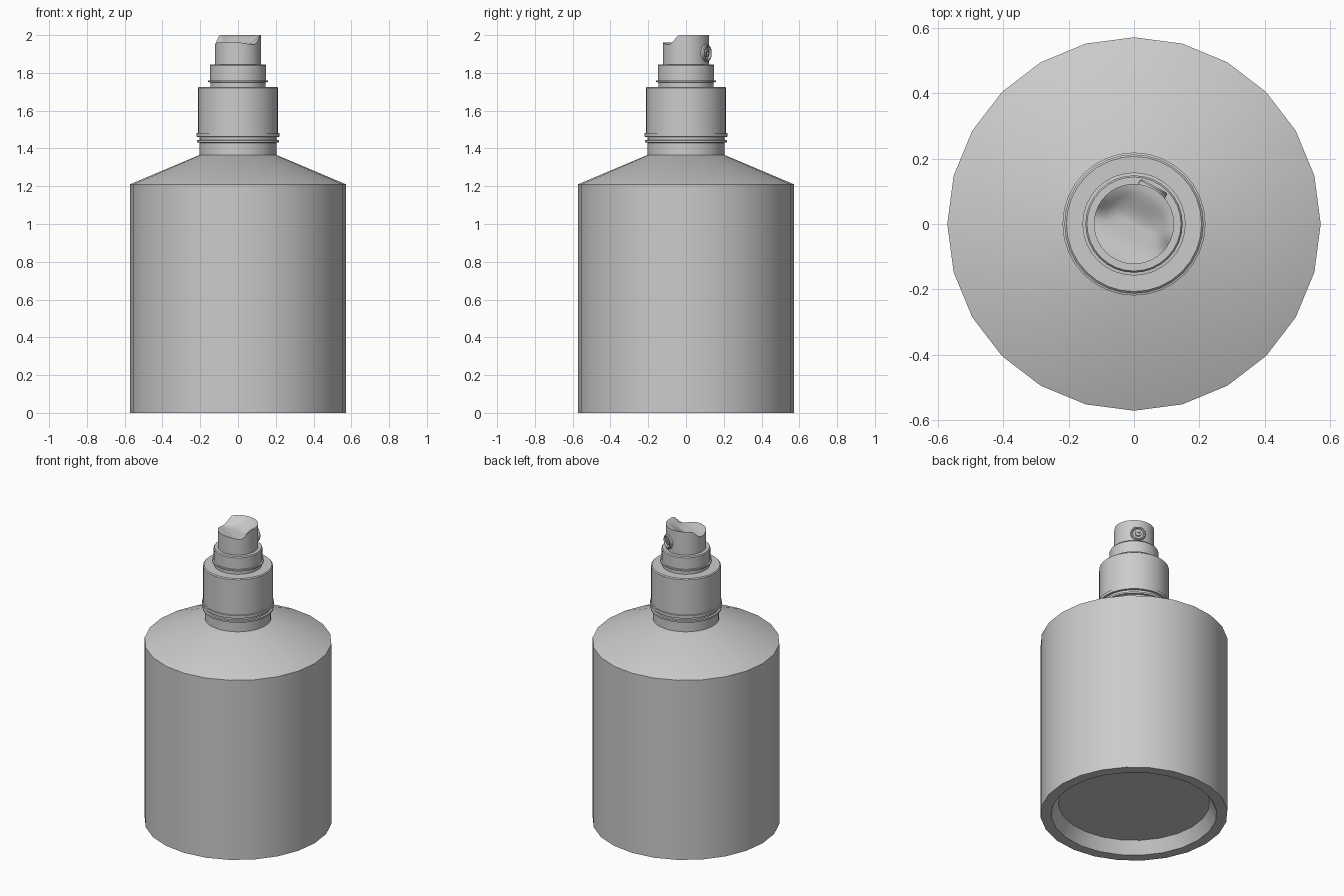
import bpy, bmesh, math
from mathutils import Matrix, Vector

cube = bpy.data.objects.get("Cube")
if cube:
    bpy.data.objects.remove(cube, do_unlink=True)

grey = bpy.data.materials.new("light grey plastic")
grey.use_nodes = True
grey.diffuse_color = (0.6, 0.6, 0.6, 1)
grey.node_tree.nodes["Principled BSDF"].inputs["Base Color"].default_value = (0.6, 0.6, 0.6, 1)


def finish(name, bm, matrix=None):
    """Turn a bmesh into a smooth object with sharp edges kept."""
    bmesh.ops.recalc_face_normals(bm, faces=bm.faces)
    mesh = bpy.data.meshes.new(name)
    bm.to_mesh(mesh)
    bm.free()
    mesh.materials.append(grey)
    obj = bpy.data.objects.new(name, mesh)
    bpy.context.collection.objects.link(obj)
    if matrix:
        obj.matrix_world = matrix
    bpy.ops.object.select_all(action='DESELECT')
    obj.select_set(True)
    bpy.context.view_layer.objects.active = obj
    bpy.ops.object.shade_smooth_by_angle(angle=math.radians(30))
    return obj


def lathe(name, profile, sides, matrix=None, height=None):
    """Spin (radius, z) points round z; radius 0 closes an end.
    An optional height(x, y) reshapes points whose z is None."""
    bm = bmesh.new()
    rings = []
    for r, z in profile:
        ring = []
        for i in range(sides if r > 0 else 1):
            a = math.tau * i / sides
            x, y = r * math.cos(a), r * math.sin(a)
            ring.append(bm.verts.new((x, y, height(x, y) if z is None else z)))
        rings.append(ring)
    for low, high in zip(rings, rings[1:]):
        for i in range(sides):
            j = (i + 1) % sides
            corners = [low[i % len(low)], low[j % len(low)],
                       high[j % len(high)], high[i % len(high)]]
            bm.faces.new(list(dict.fromkeys(corners)))
    return finish(name, bm, matrix)


# Bottle with a tapered recess underneath and a sloping shoulder
lathe("bottle_body", [(0, 0.08), (0.463, 0.08), (0.506, 0), (0.572, 0),
                      (0.572, 1.21), (0.205, 1.365), (0, 1.365)], 24)

# Neck with two thin beads
lathe("neck", [(0.203, 1.36), (0.203, 1.43), (0.216, 1.432), (0.216, 1.443),
               (0.205, 1.445), (0.205, 1.465)], 32)
lathe("collar", [(0.203, 1.461), (0.219, 1.462), (0.219, 1.481), (0.213, 1.483),
                 (0.213, 1.72), (0.207, 1.726), (0, 1.726)], 32)

# Pump stem and its thin flange
lathe("pump_stem", [(0.146, 1.72), (0.146, 1.75), (0.158, 1.751), (0.158, 1.76),
                    (0.149, 1.761), (0.149, 1.838), (0.144, 1.845), (0, 1.845)], 32)

# Spray head: the finger rest is a trough running towards the nozzle
AIM = math.radians(62)


def smooth_step(v, a, b):
    t = min(1, max(0, (v - a) / (b - a)))
    return t * t * (3 - 2 * t)


def finger_rest(x, y):
    along = x * math.cos(AIM) + y * math.sin(AIM)
    across = x * math.sin(AIM) - y * math.cos(AIM)
    walls = 0.05 * min(1, abs(across) / 0.115) ** 4 * smooth_step(along, -0.04, 0.03)
    floor = 1.95 + 0.012 * smooth_step(-along, 0.05, 0.12) + 0.05 * smooth_step(along, 0, 0.12)
    return min(2.0, floor + walls)


rest_rings = [(0.123 * k / 8, None) for k in range(8, -1, -1)]
lathe("spray_head", [(0.123, 1.84)] + rest_rings, 40, height=finger_rest)

# Round nozzle set into the side of the head
aim = Vector((math.cos(AIM), math.sin(AIM), 0))
place = (Matrix.Translation(aim * 0.108 + Vector((0, 0, 1.905)))
         @ aim.to_track_quat('Z', 'Y').to_matrix().to_4x4())
lathe("nozzle", [(0.047, -0.02), (0.047, 0.019), (0.042, 0.024), (0.036, 0.024),
                 (0.032, 0.014), (0.02, 0.014), (0.018, 0.022), (0.009, 0.022),
                 (0.008, 0.012), (0, 0.012)], 24, place)
